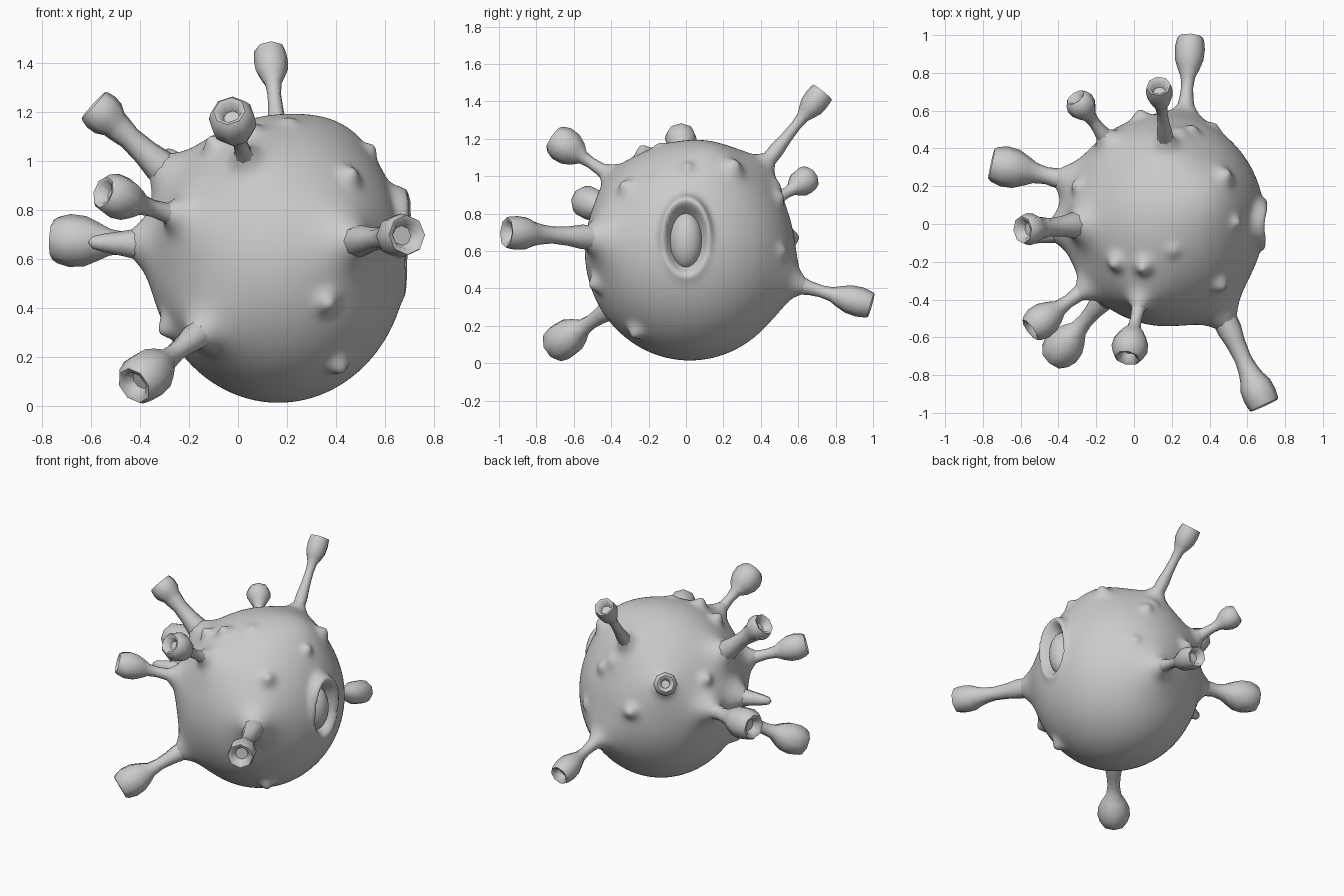
import bpy, bmesh, math
from mathutils import Vector

if "Cube" in bpy.data.objects:
    bpy.data.objects.remove(bpy.data.objects["Cube"])

grey = bpy.data.materials.new("soft_grey")
grey.diffuse_color = (0.6, 0.6, 0.6, 1)
grey.use_nodes = True
grey.node_tree.nodes["Principled BSDF"].inputs["Base Color"].default_value = grey.diffuse_color

CENTRE = Vector((0.165, 0.02, 0.6))
RADII = Vector((0.525, 0.56, 0.585))

# Stalks: name, base on the body, tip of the cup, head radius, neck radius,
# root swelling, head length, rim radius as a share of the head radius
STALKS = [
    ("back_low", (0.27, 0.56, 0.43), (0.30, 0.99, 0.31), 0.08, 0.032, 0.07, 0.26, 0.82),
    ("back_high", (0.17, 0.42, 1.06), (0.13, 0.73, 1.45), 0.07, 0.028, 0.06, 0.2, 0.92),
    ("back_left", (-0.13, 0.43, 0.84), (-0.31, 0.67, 1.00), 0.078, 0.03, 0.04, 0.17, 0.7),
    ("left", (-0.30, 0.22, 0.66), (-0.755, 0.32, 0.68), 0.108, 0.045, 0.05, 0.28, 0.75),
    ("left_high", (-0.24, 0.0, 0.91), (-0.59, -0.03, 1.23), 0.085, 0.048, 0.05, 0.17, 0.85),
    ("front_left", (-0.20, -0.30, 0.76), (-0.55, -0.56, 0.875), 0.092, 0.035, 0.05, 0.24, 0.72),
    ("front_low", (-0.13, -0.36, 0.32), (-0.425, -0.71, 0.085), 0.105, 0.04, 0.05, 0.27, 0.75),
    ("front_high", (0.04, -0.37, 0.98), (-0.035, -0.71, 1.205), 0.097, 0.03, 0.05, 0.23, 0.68),
    ("front_right", (0.46, -0.46, 0.67), (0.69, -0.96, 0.70), 0.09, 0.045, 0.08, 0.24, 0.9),
]
SPIKE_BASE, SPIKE_TIP = Vector((-0.33, -0.02, 0.66)), Vector((-0.61, -0.08, 0.67))

# Small nodules: offset from the body centre, height, width
NODULES = [
    ((0.32, 0.24, 0.44), 0.045, 0.05), ((0.38, -0.02, 0.44), 0.03, 0.035),
    ((0.31, -0.36, 0.36), 0.04, 0.045), ((-0.26, -0.22, 0.46), 0.05, 0.045),
    ((-0.11, -0.23, 0.5), 0.05, 0.045), ((-0.46, 0.18, 0.25), 0.035, 0.04),
    ((0.09, 0.5, 0.36), 0.02, 0.05), ((0.04, -0.16, 0.55), 0.015, 0.04),
    ((0.19, -0.48, -0.17), 0.045, 0.045), ((0.26, -0.3, -0.45), 0.045, 0.045),
    ((-0.44, -0.15, -0.27), 0.05, 0.05), ((0.14, 0.46, 0.27), 0.03, 0.04),
    ((-0.13, 0.55, 0.07), 0.045, 0.045), ((0.26, 0.49, 0.0), 0.02, 0.04),
    # broad fullness on the upper right
    ((0.25, 0.12, 0.5), 0.045, 0.22),
]


def finish(bm, name, angle=180):
    bmesh.ops.recalc_face_normals(bm, faces=bm.faces)
    mesh = bpy.data.meshes.new(name)
    bm.to_mesh(mesh)
    bm.free()
    mesh.materials.append(grey)
    obj = bpy.data.objects.new(name, mesh)
    bpy.context.collection.objects.link(obj)
    bpy.ops.object.select_all(action='DESELECT')
    obj.select_set(True)
    bpy.context.view_layer.objects.active = obj
    bpy.ops.object.shade_smooth_by_angle(angle=math.radians(angle))
    return obj


def on_body(d):
    """Point of the plain ellipsoid in direction d."""
    d = Vector(d)
    k = math.sqrt(sum((d[i] / RADII[i]) ** 2 for i in range(3)))
    return CENTRE + d / k


def lathe(name, base, tip, profile, sides=8):
    """Revolve (distance along axis, radius) pairs from base to tip."""
    base, tip = Vector(base), Vector(tip)
    turn = (tip - base).to_track_quat('Z', 'Y')
    bm = bmesh.new()
    rings = []
    for t, r in profile:
        rings.append([bm.verts.new(base + turn @ Vector((
            r * math.cos(math.tau * i / sides), r * math.sin(math.tau * i / sides), t)))
            for i in range(sides)])
    for a, b in zip(rings, rings[1:]):
        for i in range(sides):
            j = (i + 1) % sides
            bm.faces.new((a[i], a[j], b[j], b[i]))
    bm.faces.new(rings[0])
    bm.faces.new(rings[-1])
    return finish(bm, name, 50)


# Swellings (centre, direction, height, width): nodules, and two per stalk,
# a broad one outward and a narrow one drawn along the stalk
bulges = []
for d, h, w in NODULES:
    c = on_body(d)
    bulges.append((c, (c - CENTRE).normalized(), h, w))
roots = [(Vector(s[1]), Vector(s[2]), s[4], s[5]) for s in STALKS]
for base, tip, r, h in roots + [(SPIKE_BASE, SPIKE_TIP, 0.05, 0.04)]:
    c = on_body(base - CENTRE)
    bulges.append((c, (c - CENTRE).normalized(), h * 0.75, 0.15))
    bulges.append((c, (tip - base).normalized(), 0.08, r * 1.7))

# Body: ellipsoid with the swellings and an oval socket hooded at its top
bm = bmesh.new()
bmesh.ops.create_uvsphere(bm, u_segments=256, v_segments=160, radius=1)
for v in bm.verts:
    p = CENTRE + Vector(v.co[i] * RADII[i] for i in range(3))
    out = Vector(v.co[i] / RADII[i] for i in range(3)).normalized()
    move = Vector()
    for c, d, h, w in bulges:
        move += d * (h * math.exp(-((p - c).length / w) ** 2))
    if p.x > CENTRE.x:
        q = math.hypot(p.y / 0.105, (p.z - 0.66) / 0.17)
        top = max(0, min(1, (p.z - 0.6) / 0.22))
        move += out * ((0.01 + 0.05 * top) * math.exp(-((q - 1.1) / 0.25) ** 2))
        move -= out * (0.08 * math.exp(-q ** 10))
    v.co = p + move
finish(bm, "body")

# Oval lens set in the socket
bm = bmesh.new()
bmesh.ops.create_uvsphere(bm, u_segments=24, v_segments=16, radius=1)
for v in bm.verts:
    v.co = Vector((0.6 + v.co.x * 0.09, v.co.y * 0.09, 0.655 + v.co.z * 0.152))
finish(bm, "socket_lens")

# Stalks: sunken root, thin neck, swollen head with a hollow end
for name, base, tip, R, r, _, head, rim in STALKS:
    L = (Vector(tip) - Vector(base)).length
    neck = L - head
    edge = R * rim
    lathe(name + "_stalk", base, tip, [
        (-0.04, r * 1.5), (neck * 0.35, r * 1.45), (neck * 0.6, r * 1.15), (neck * 0.9, r),
        (neck + head * 0.15, r * 1.2), (neck + head * 0.32, R * 0.72),
        (neck + head * 0.52, R * 0.95), (neck + head * 0.75, R), (L - head * 0.07, (edge + R) / 2),
        (L, edge), (L - 0.006, edge * 0.75), (L - 0.05, edge * 0.5)])

# Headless pointed spike
lathe("left_spike", SPIKE_BASE, SPIKE_TIP, [
    (-0.03, 0.085), (0.06, 0.068), (0.15, 0.05), (0.23, 0.036), (0.27, 0.025), (0.285, 0.008)])
